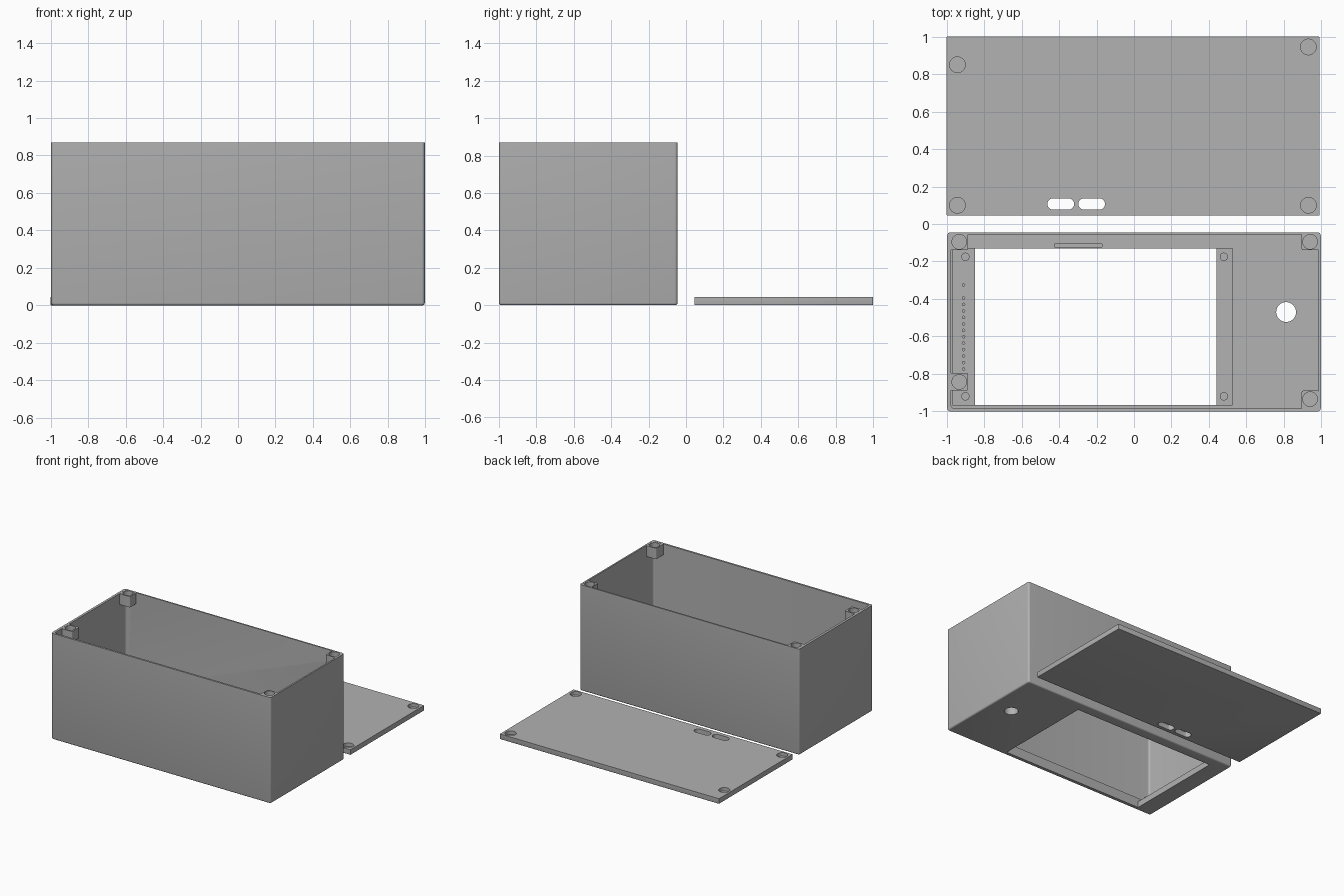
import bpy, bmesh, math

if "Cube" in bpy.data.objects:
    bpy.data.objects.remove(bpy.data.objects["Cube"])

grey = bpy.data.materials.new("plain grey")
grey.diffuse_color = (0.445, 0.445, 0.445, 1)
grey.use_nodes = True
grey.node_tree.nodes["Principled BSDF"].inputs["Base Color"].default_value = grey.diffuse_color


def finish(name, bm):
    bmesh.ops.recalc_face_normals(bm, faces=bm.faces)
    me = bpy.data.meshes.new(name)
    bm.to_mesh(me)
    bm.free()
    ob = bpy.data.objects.new(name, me)
    bpy.context.collection.objects.link(ob)
    me.materials.append(grey)
    return ob


def prism(name, outline, z0, z1):
    """Extrude a flat outline from z0 to z1."""
    bm = bmesh.new()
    face = bm.faces.new([bm.verts.new((x, y, z0)) for x, y in outline])
    top = bmesh.ops.extrude_face_region(bm, geom=[face])["geom"]
    bmesh.ops.translate(bm, vec=(0, 0, z1 - z0),
                        verts=[v for v in top if isinstance(v, bmesh.types.BMVert)])
    return finish(name, bm)


def rounded(x0, x1, y0, y1, r=0.0, seg=6):
    if r == 0:
        return [(x0, y0), (x1, y0), (x1, y1), (x0, y1)]
    pts = []
    for i, (cx, cy) in enumerate([(x1 - r, y1 - r), (x0 + r, y1 - r),
                                  (x0 + r, y0 + r), (x1 - r, y0 + r)]):
        for k in range(seg + 1):
            a = (i + k / seg) * math.pi / 2
            pts.append((cx + r * math.cos(a), cy + r * math.sin(a)))
    return pts


def disc(x, y, r, n=32):
    return [(x + r * math.cos(2 * math.pi * k / n),
             y + r * math.sin(2 * math.pi * k / n)) for k in range(n)]


def round_bottom(ob, width):
    """Round the edges around the underside."""
    bm = bmesh.new()
    bm.from_mesh(ob.data)
    edges = [e for e in bm.edges if all(v.co.z < 1e-5 for v in e.verts)]
    bmesh.ops.bevel(bm, geom=edges, offset=width, segments=3, profile=0.5,
                    affect='EDGES', clamp_overlap=True)
    bm.to_mesh(ob.data)
    bm.free()


def boolean(ob, others, op='DIFFERENCE'):
    for i, c in enumerate(others):
        m = ob.modifiers.new("cut_%d" % i, 'BOOLEAN')
        m.operation, m.solver, m.object = op, 'EXACT', c
    dg = bpy.context.evaluated_depsgraph_get()
    me = bpy.data.meshes.new_from_object(ob.evaluated_get(dg))
    ob.modifiers.clear()
    ob.data = me
    for c in others:
        bpy.data.objects.remove(c)


def smooth(ob):
    bpy.ops.object.select_all(action='DESELECT')
    ob.select_set(True)
    bpy.context.view_layer.objects.active = ob
    bpy.ops.object.shade_smooth_by_angle(angle=math.radians(35))


TOP, FLOOR, LEDGE, LID = 0.87, 0.08, 0.05, 0.043

# Open box with a thick floor
case = prism("case", rounded(-0.997, 0.997, -1, -0.045, 0.016), 0, TOP)
round_bottom(case, 0.012)
boolean(case, [prism("cavity", rounded(-0.977, 0.984, -0.984, -0.057, 0.018), FLOOR, 1)])

# Screen opening with a stepped seat, cable groove and button hole
boolean(case, [
    prism("seat_cut", rounded(-0.97, 0.525, -0.965, -0.13), LEDGE, FLOOR + 0.02),
    prism("window_cut", rounded(-0.85, 0.44, -0.965, -0.13), -0.1, 0.2),
    prism("button_cut", disc(0.812, -0.47, 0.053), -0.1, 0.2),
    prism("groove_cut", rounded(-0.425, -0.17, -0.122, -0.106), 0.06, 0.2)])

# Pin sockets along the seat
boolean(case, [prism("pin_cut", disc(-0.91, y, 0.007, 8), 0.03, 0.2)
               for y in [-0.325] + [-0.395 - 0.0345 * i for i in range(12)]])

# Corner blocks with magnet sockets, just under the rim
blocks = [(-0.99, -0.885, -0.14, -0.05, -0.933, -0.095),
          (0.895, 0.99, -0.14, -0.05, 0.94, -0.095),
          (-0.99, -0.885, -0.89, -0.795, -0.933, -0.843),
          (0.895, 0.99, -0.99, -0.89, 0.94, -0.935)]
for i, (x0, x1, y0, y1, hx, hy) in enumerate(blocks):
    b = prism("corner_block_%d" % (i + 1), rounded(x0, x1, y0, y1, 0.008, 3), TOP - 0.09, TOP - 0.001)
    boolean(b, [prism("socket", disc(hx, hy, 0.039), TOP - 0.06, 1)])
    # The case wall gives way where a socket reaches into it
    boolean(case, [prism("socket", disc(hx, hy, 0.039), TOP - 0.06, 1)])
    smooth(b)
smooth(case)

# Screen locating pegs
for i, (x, y) in enumerate([(x, y) for x in (-0.9, 0.48) for y in (-0.92, -0.175)]):
    smooth(prism("screen_peg_%d" % (i + 1), disc(x, y, 0.022, 24), LEDGE - 0.005, FLOOR))

# Flat lid with magnet sockets and two cable slots
lid = prism("lid", rounded(-1, 0.99, 0.045, 1, 0.004, 3), 0, LID)
round_bottom(lid, 0.01)
boolean(lid, [prism("socket", disc(x, y, 0.042), 0.015, 0.2)
              for x, y in [(-0.943, 0.85), (0.931, 0.945), (-0.943, 0.1), (0.931, 0.1)]])
boolean(lid, [prism("slot", rounded(x, x + 0.142, 0.077, 0.137, 0.029), -0.1, 0.2)
              for x in (-0.462, -0.297)])
smooth(lid)
